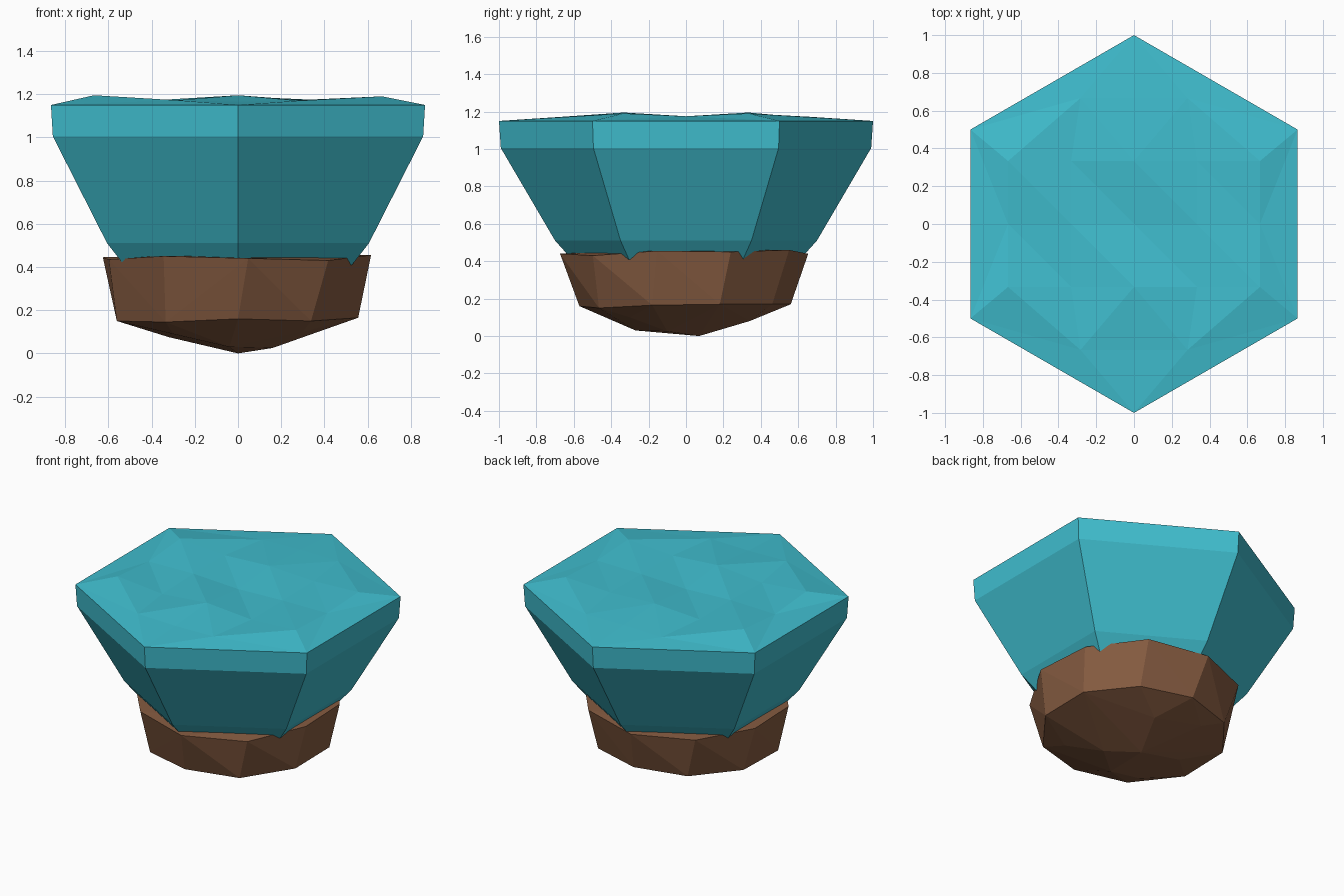
import bpy, bmesh, math
from mathutils import Vector
from mathutils.geometry import delaunay_2d_cdt

if "Cube" in bpy.data.objects:
    bpy.data.objects.remove(bpy.data.objects["Cube"])


def material(name, rgb):
    m = bpy.data.materials.new(name)
    m.diffuse_color = (*rgb, 1.0)
    m.use_nodes = True
    m.node_tree.nodes["Principled BSDF"].inputs["Base Color"].default_value = m.diffuse_color
    return m


def finish(bm, name, mat):
    bmesh.ops.recalc_face_normals(bm, faces=bm.faces)
    me = bpy.data.meshes.new(name)
    bm.to_mesh(me)
    bm.free()
    me.materials.append(mat)
    ob = bpy.data.objects.new(name, me)
    bpy.context.collection.objects.link(ob)
    return ob


water = material("turquoise water", (0.051, 0.515, 0.625))
earth = material("brown earth", (0.235, 0.105, 0.052))


# Water block: stacked hexagons with a point towards the front
def hexagon(r):
    return [Vector((r * math.cos(math.radians(60 * i - 90)),
                    r * math.sin(math.radians(60 * i - 90)))) for i in range(6)]


bm = bmesh.new()
profile = [(0.61, 0.41), (0.70, 0.51), (0.99, 1.005), (1.0, 1.15)]
rings = [[bm.verts.new((p.x, p.y, z)) for p in hexagon(r)] for r, z in profile]
for a, b in zip(rings, rings[1:]):
    for i in range(6):
        j = (i + 1) % 6
        bm.faces.new((a[i], a[j], b[j], b[i]))
bm.faces.new(rings[0][::-1])

# Gently rippled water surface on a coarse grid
heights = {-2: [1.172, 1.165, 1.17],
           -1: [1.195, 1.165, 1.195, 1.17, 1.19],
           0: [1.168, 1.175, 1.16, 1.172, 1.175],
           1: [1.195, 1.172, 1.19, 1.175, 1.19],
           2: [1.165, 1.172, 1.17]}
points = hexagon(1.0)
zs = [1.15] * 6
for row, hs in heights.items():
    for k, h in enumerate(hs):
        x = (k - len(hs) // 2) / 3
        if abs(row) == 2:
            x *= 0.85
        points.append(Vector((x, row / 3)))
        zs.append(h)
outer = [(i, (i + 1) % 6) for i in range(6)]
co, _, tris, *_ = delaunay_2d_cdt(points, outer, [], 1, 1e-5)
surface = rings[-1] + [bm.verts.new((co[i].x, co[i].y, zs[i]))
                       for i in range(6, len(co))]
for t in tris:
    bm.faces.new([surface[i] for i in t])
finish(bm, "water_block", water)

# Earth base: irregular ten-sided clod with a faceted underside
bm = bmesh.new()
top = [(0.675, 0.44), (0.65, 0.43), (0.635, 0.455), (0.64, 0.45), (0.65, 0.46),
       (0.655, 0.44), (0.65, 0.44), (0.645, 0.445), (0.645, 0.435), (0.65, 0.45)]
middle = [(0.57, 0.16), (0.575, 0.15), (0.585, 0.165), (0.585, 0.17), (0.57, 0.17),
          (0.56, 0.17), (0.57, 0.16), (0.585, 0.155), (0.59, 0.15), (0.57, 0.145)]
for ring, turn in ((top, 4), (middle, 0)):
    for i, (r, z) in enumerate(ring):
        a = math.radians(36 * i - 90 + turn)
        bm.verts.new((r * math.cos(a), r * math.sin(a), z))
for p in [(0, 0.07, 0), (-0.04, -0.27, 0.03), (0.16, -0.1, 0.025),
          (-0.32, 0.05, 0.075), (0.38, 0.08, 0.115), (0.12, 0.34, 0.08),
          (-0.2, 0.4, 0.115), (0.3, -0.3, 0.1), (-0.3, -0.3, 0.09)]:
    bm.verts.new(p)
hull = bmesh.ops.convex_hull(bm, input=bm.verts)
loose = [v for v in bm.verts if not v.link_faces]
bmesh.ops.delete(bm, geom=loose, context='VERTS')
finish(bm, "earth_base", earth)
